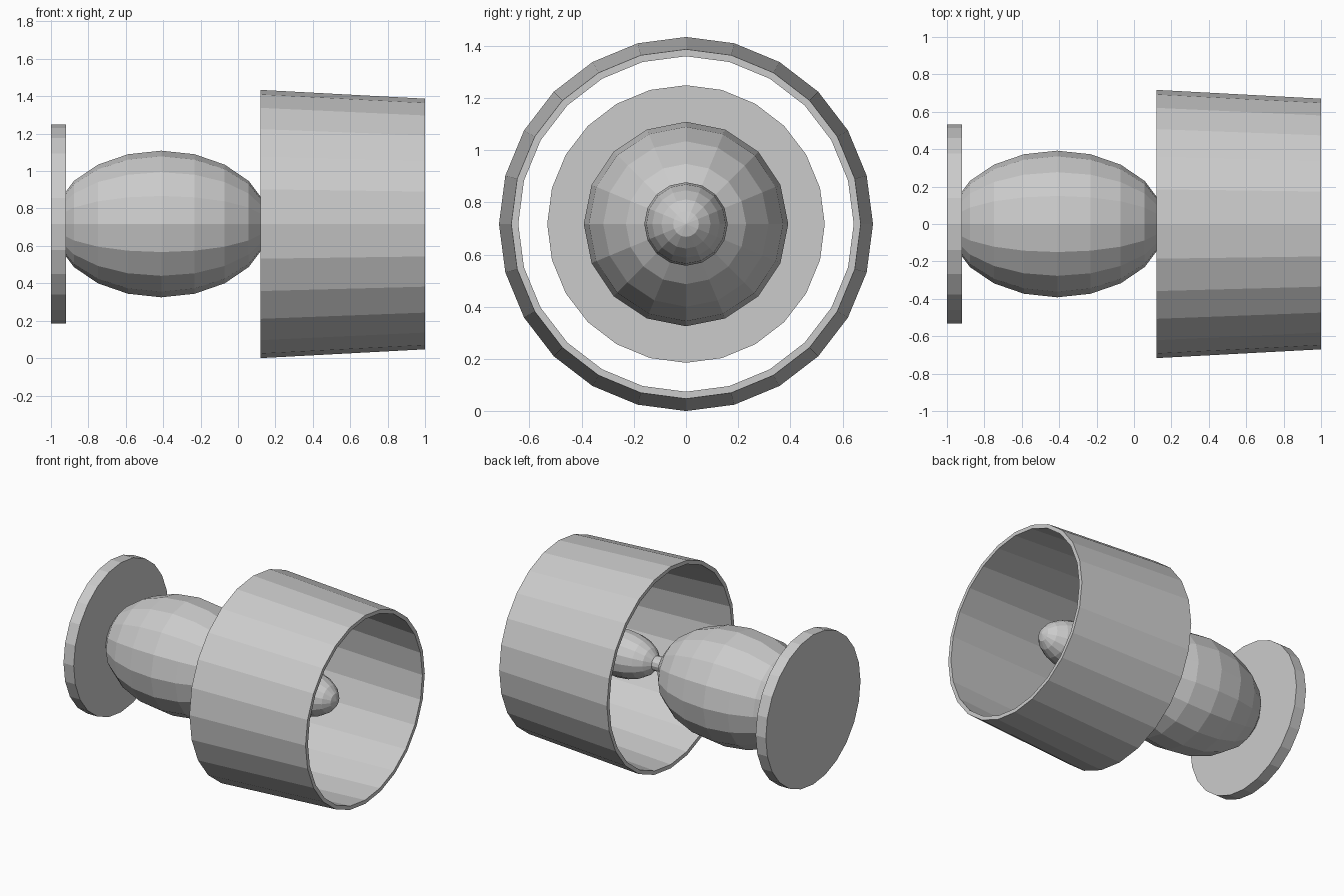
import bpy
import bmesh
from math import pi, cos, sin

if "Cube" in bpy.data.objects:
    bpy.data.objects.remove(bpy.data.objects["Cube"])

AXIS_Z = 0.717          # height of the lamp's axis, which runs along x
TURN = (0, pi / 2, 0)   # lays a part's own z axis along x


def disc(name, x0, x1, radius, sides):
    bpy.ops.mesh.primitive_cylinder_add(
        vertices=sides, radius=radius, depth=x1 - x0,
        location=((x0 + x1) / 2, 0, AXIS_Z), rotation=TURN)
    bpy.context.object.name = name


def ellipsoid(name, x, half_length, radius, segments, rings):
    bpy.ops.mesh.primitive_uv_sphere_add(
        segments=segments, ring_count=rings, radius=1,
        location=(x, 0, AXIS_Z), rotation=TURN)
    ob = bpy.context.object
    ob.name = name
    ob.scale = (radius, radius, half_length)


def ring_tube(name, profile, sides):
    """Spin a closed (x, radius) profile around the lamp axis."""
    bm = bmesh.new()
    rings = []
    for i in range(sides):
        a = 2 * pi * i / sides
        rings.append([bm.verts.new((x, r * cos(a), r * sin(a))) for x, r in profile])
    n = len(profile)
    for i in range(sides):
        p, q = rings[i], rings[(i + 1) % sides]
        for j in range(n):
            k = (j + 1) % n
            bm.faces.new((p[j], p[k], q[k], q[j]))
    bmesh.ops.recalc_face_normals(bm, faces=bm.faces)
    mesh = bpy.data.meshes.new(name)
    bm.to_mesh(mesh)
    bm.free()
    ob = bpy.data.objects.new(name, mesh)
    ob.location.z = AXIS_Z
    bpy.context.collection.objects.link(ob)


# Foot plate and rounded body
disc("lamp_base", -1.0, -0.92, 0.532, 24)
ellipsoid("lamp_body", -0.41, 0.577, 0.392, 16, 10)

# Bulb on its short neck
disc("bulb_neck", 0.08, 0.30, 0.05, 12)
ellipsoid("bulb", 0.50, 0.276, 0.16, 16, 10)

# Open tapered shade with a thin wall
ring_tube("lamp_shade",
          [(0.12, 0.717), (1.0, 0.670), (1.0, 0.643), (0.12, 0.690)], 24)
